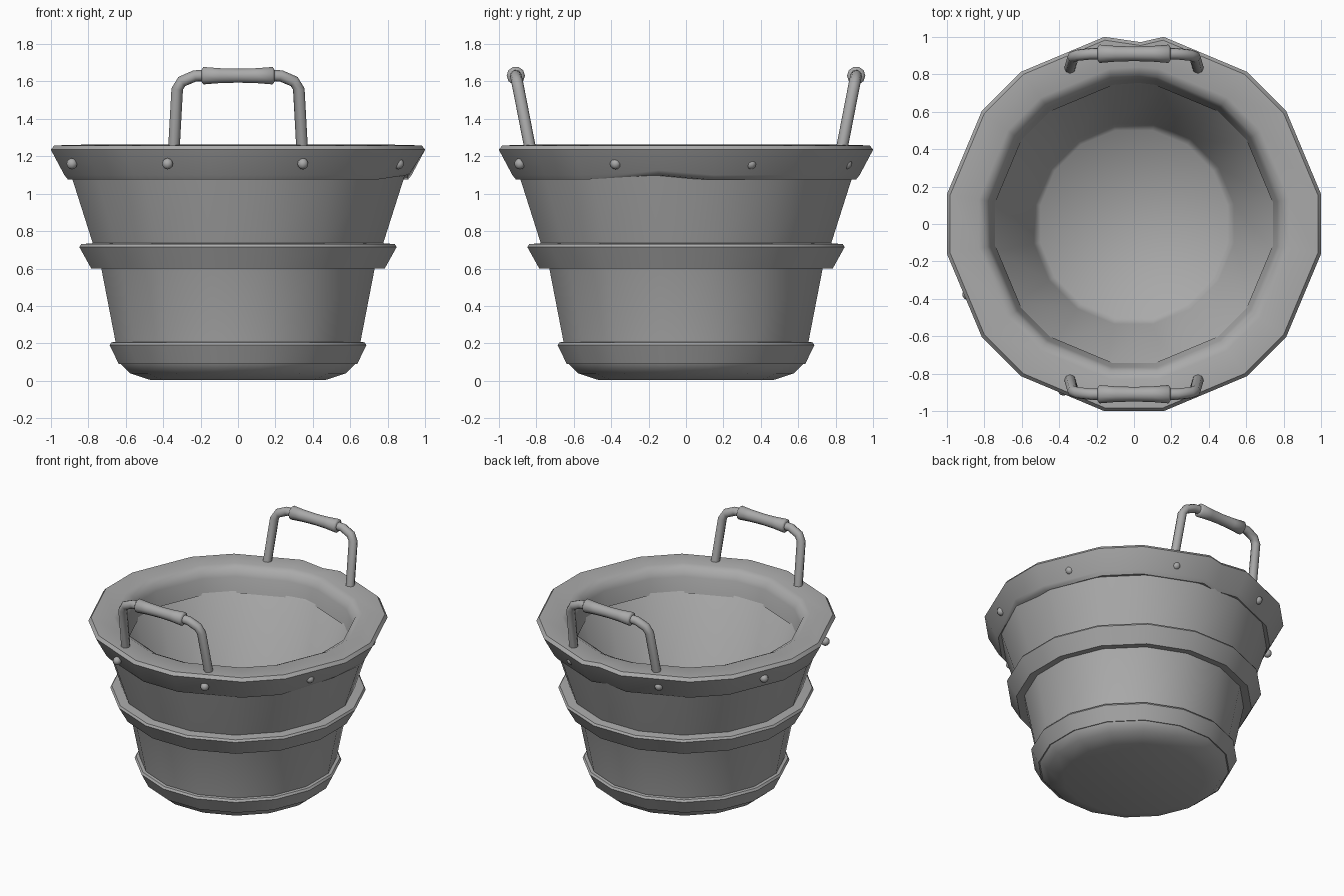
import bpy, bmesh, math
from mathutils import Vector

cube = bpy.data.objects.get("Cube")
if cube:
    bpy.data.objects.remove(cube, do_unlink=True)

grey = bpy.data.materials.new("plain grey")
grey.use_nodes = True
COLOUR = (0.4, 0.4, 0.4, 1)
grey.diffuse_color = COLOUR
grey.node_tree.nodes["Principled BSDF"].inputs["Base Color"].default_value = COLOUR


def finish(name, bm, angle):
    bmesh.ops.recalc_face_normals(bm, faces=bm.faces)
    mesh = bpy.data.meshes.new(name)
    bm.to_mesh(mesh)
    bm.free()
    mesh.materials.append(grey)
    obj = bpy.data.objects.new(name, mesh)
    bpy.context.collection.objects.link(obj)
    bpy.ops.object.select_all(action='DESELECT')
    obj.select_set(True)
    bpy.context.view_layer.objects.active = obj
    bpy.ops.object.shade_smooth_by_angle(angle=math.radians(angle))
    return obj


def skin(bm, rings, loop):
    """Join successive rings of vertices; loop also joins last to first."""
    pairs = list(zip(rings, rings[1:]))
    if loop:
        pairs.append((rings[-1], rings[0]))
    else:
        bm.faces.new(rings[0])
        bm.faces.new(rings[-1])
    for a, b in pairs:
        for i in range(len(a)):
            j = (i + 1) % len(a)
            bm.faces.new((a[i], a[j], b[j], b[i]))


def lathe(name, profile, angles, loop, angle=50, wear=None):
    bm = bmesh.new()
    rings = []
    for r, z in profile:
        ring = []
        for a in angles:
            a = math.radians(a)
            p = Vector((r * math.cos(a), r * math.sin(a), z))
            ring.append(bm.verts.new(wear(p) if wear else p))
        rings.append(ring)
    skin(bm, rings, loop)
    return finish(name, bm, angle)


def tube(name, path, radii, sides=8):
    """Round bar along a path that stays in one vertical plane."""
    bm = bmesh.new()
    rings = []
    side = (path[-1] - path[0]).cross(path[len(path) // 2] - path[0]).normalized()
    for i, (p, r) in enumerate(zip(path, radii)):
        before, after = path[max(i - 1, 0)], path[min(i + 1, len(path) - 1)]
        up = side.cross((after - before).normalized())
        rings.append([bm.verts.new(p + r * (math.cos(t) * side + math.sin(t) * up))
                      for t in (math.tau * k / sides for k in range(sides))])
    skin(bm, rings, False)
    return finish(name, bm, 60)


even = [11.25 + 22.5 * k for k in range(16)]
# Rim boards alternate long and short sides
uneven = sorted(90 * q + a for q in range(4) for a in (9, 36.5, 53.5, 81))

# Bucket wall with bevelled base and hollow inside
lathe("bucket_body", [
    (0.48, 0.005), (0.59, 0.04), (0.65, 0.1), (0.67, 0.22), (0.745, 0.6),
    (0.79, 0.73), (0.91, 1.1), (0.82, 1.14), (0.755, 1.09),
    (0.545, 0.22), (0.51, 0.18)], even, False)

# Flared hoops
lathe("lower_hoop", [(0.6, 0.1), (0.65, 0.09), (0.7, 0.19), (0.69, 0.205),
                     (0.6, 0.215)], even, True)
lathe("middle_hoop", [(0.7, 0.61), (0.8, 0.6), (0.865, 0.715), (0.855, 0.73),
                      (0.74, 0.74)], even, True)


# Rim with a chip at the back and a worn lower edge on its left side
def worn(p):
    out = Vector((p.x, p.y, 0)).length
    if out > 0.85:
        if p.y > 0 and abs(p.x) < 0.1:
            p.y -= 0.04
        if p.z < 1.15 and p.x > 0.85 and -0.5 < p.y < 0:
            p.z += 0.025
    return p


rim_angles = sorted(uneven + [88])
lathe("rim", [(0.85, 1.085), (0.92, 1.075), (0.94, 1.1), (1.013, 1.235),
              (0.995, 1.258), (0.84, 1.262), (0.795, 1.24), (0.775, 1.19),
              (0.75, 1.08)], rim_angles, True, 50, worn)

# Rivets around the rim
for k in range(8):
    a = math.radians(22.5 + 45 * k)
    bm = bmesh.new()
    bmesh.ops.create_uvsphere(bm, u_segments=10, v_segments=6, radius=0.03)
    bmesh.ops.translate(bm, verts=bm.verts, vec=(
        0.945 * math.cos(a) - 0.015, 0.945 * math.sin(a) - 0.015, 1.16))
    finish(f"rivet_{k + 1}", bm, 60)

# Two upright handles with waisted grips
for label, s in (("front", -1), ("back", 1)):
    half = [(0.345, 0.825, 1.2), (0.325, 0.895, 1.56), (0.3, 0.903, 1.6),
            (0.23, 0.91, 1.63), (0.17, 0.91, 1.632)]
    path = [Vector((-x, s * y, z)) for x, y, z in half]
    path += [Vector((x, s * y, z)) for x, y, z in reversed(half)]
    tube(f"{label}_handle_bar", path, [0.031] * len(path))
    stations = [(-0.195, 0.034), (-0.185, 0.049), (-0.1, 0.042), (0, 0.039),
                (0.1, 0.042), (0.185, 0.049), (0.195, 0.034)]
    bm = bmesh.new()
    rings = [[bm.verts.new((x, s * 0.91 + r * math.cos(t), 1.631 + r * math.sin(t)))
              for t in (math.tau * k / 10 for k in range(10))] for x, r in stations]
    skin(bm, rings, False)
    finish(f"{label}_grip", bm, 60)
